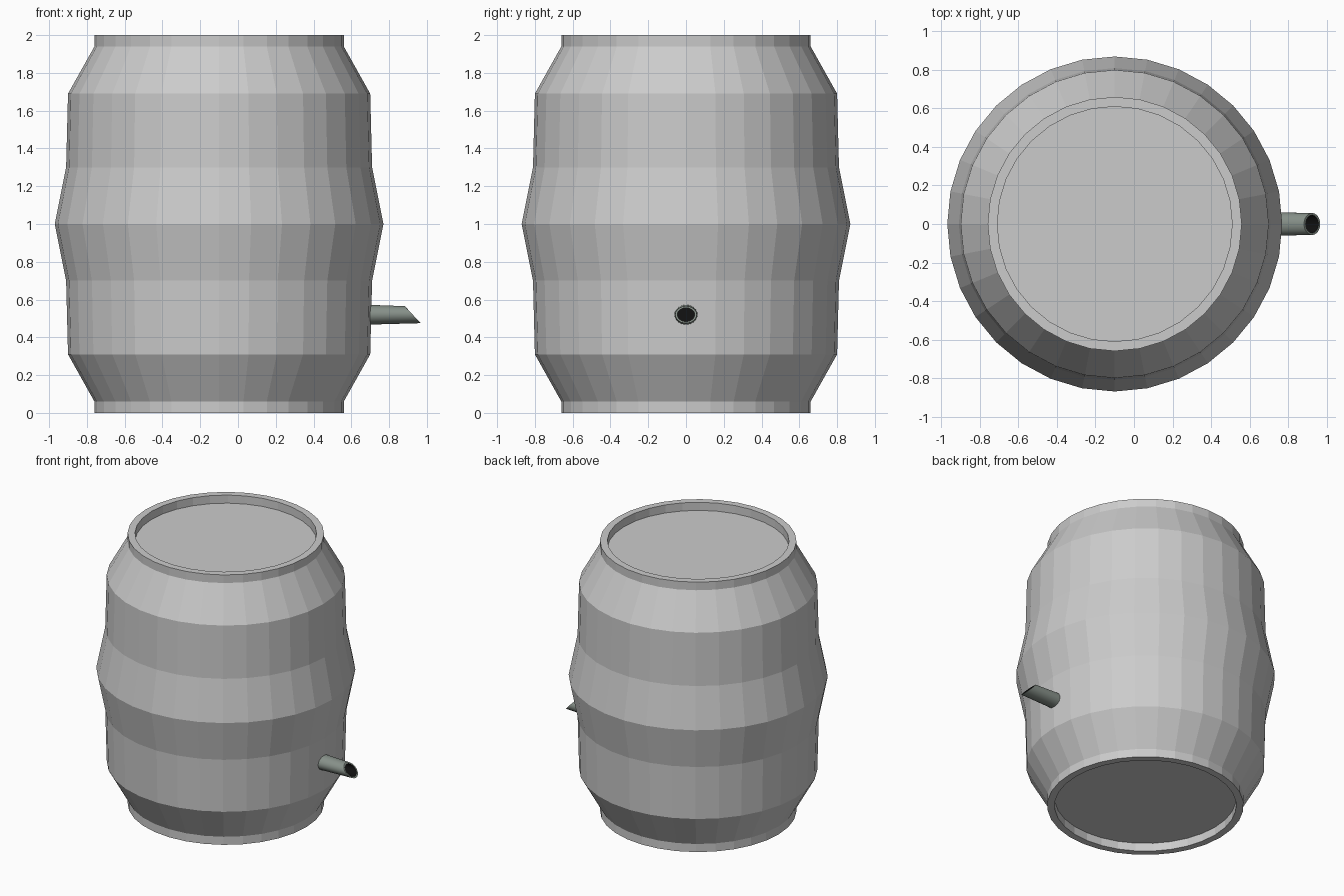
import bpy, bmesh, math

if "Cube" in bpy.data.objects:
    bpy.data.objects.remove(bpy.data.objects["Cube"])

CX = -0.10  # barrel axis
SEG = 32


def mesh_object(name, bm, mats=()):
    bmesh.ops.recalc_face_normals(bm, faces=bm.faces)
    me = bpy.data.meshes.new(name)
    bm.to_mesh(me)
    bm.free()
    for m in mats:
        me.materials.append(m)
    ob = bpy.data.objects.new(name, me)
    bpy.context.collection.objects.link(ob)
    return ob


def loft(bm, rings):
    """Skin a list of vertex-coordinate rings, cap both ends; faces per band."""
    vr = [[bm.verts.new(c) for c in r] for r in rings]
    n = len(vr[0])
    bands = []
    for a, b in zip(vr, vr[1:]):
        bands.append([bm.faces.new((a[i], a[(i + 1) % n], b[(i + 1) % n], b[i]))
                      for i in range(n)])
    caps = [bm.faces.new(vr[0][::-1]), bm.faces.new(vr[-1])]
    return bands, caps


def material(name, rgb):
    m = bpy.data.materials.new(name)
    m.diffuse_color = (*rgb, 1)
    m.use_nodes = True
    m.node_tree.nodes["Principled BSDF"].inputs["Base Color"].default_value = m.diffuse_color
    return m


# Barrel: half profile (radius, z) mirrored about z = 1, recessed ends
half = [(0.61, 0.06), (0.61, 0.0), (0.66, 0.0), (0.66, 0.06),
        (0.80, 0.31), (0.81, 0.70)]
profile = half + [(0.87, 1.0)] + [(r, 2 - z) for r, z in reversed(half)]
angles = [2 * math.pi * i / SEG for i in range(SEG)]
bm = bmesh.new()
loft(bm, [[(CX + r * math.cos(a), r * math.sin(a), z) for a in angles]
          for r, z in profile])
mesh_object("barrel", bm)


# Spout: oval tube, slant-cut tip, dark bore
def oval(x, ry, rz, slant=0.0):
    return [(x - slant * math.sin(a), ry * math.cos(a), 0.52 + rz * math.sin(a))
            for a in angles]


bm = bmesh.new()
bands, caps = loft(bm, [oval(0.64, 0.062, 0.054),
                        oval(0.925, 0.057, 0.045, 0.042),
                        oval(0.925, 0.046, 0.036, 0.033),
                        oval(0.80, 0.046, 0.036, 0.033)])
for f in bands[2] + [caps[1]]:
    f.material_index = 1
spout = mesh_object("spout", bm, [material("spout_metal", (0.24, 0.28, 0.25)),
                                  material("bore_dark", (0.005, 0.005, 0.005))])
bpy.context.view_layer.objects.active = spout
spout.select_set(True)
bpy.ops.object.shade_smooth_by_angle(angle=math.radians(30))
